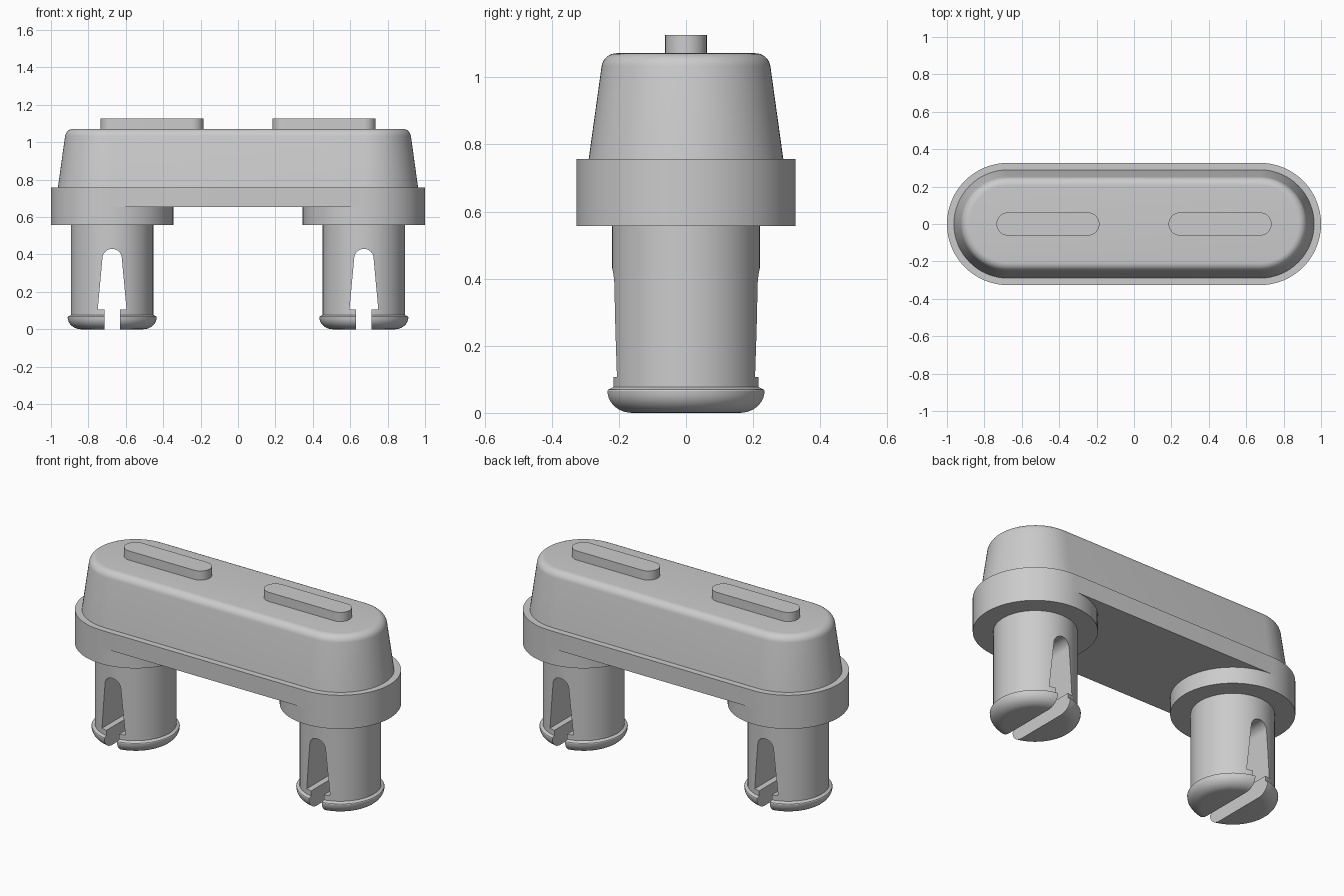
import bpy, bmesh
from math import pi, sin, cos, radians

if "Cube" in bpy.data.objects:
    bpy.data.objects.remove(bpy.data.objects["Cube"])

CX = 0.673   # centre of each rounded end and peg
N = 32       # segments per half circle


def finish(bm, name):
    bmesh.ops.remove_doubles(bm, verts=bm.verts, dist=1e-5)
    bmesh.ops.recalc_face_normals(bm, faces=bm.faces)
    me = bpy.data.meshes.new(name)
    bm.to_mesh(me)
    bm.free()
    ob = bpy.data.objects.new(name, me)
    bpy.context.collection.objects.link(ob)
    return ob


def smooth(ob):
    bpy.ops.object.select_all(action='DESELECT')
    ob.select_set(True)
    bpy.context.view_layer.objects.active = ob
    bpy.ops.object.shade_smooth_by_angle(angle=radians(30))


def loft(name, profile, half=0.0, x=0.0):
    """Stack stadium outlines (circles when half is 0) along a (radius, z) profile."""
    bm = bmesh.new()
    rings = []
    for r, z in profile:
        ring = []
        for side in (1, -1):
            for i in range(N + 1):
                a = -pi / 2 + pi * i / N
                ring.append(bm.verts.new((x + side * (half + r * cos(a)), side * r * sin(a), z)))
        rings.append(ring)
    n = len(rings[0])
    for lo, hi in zip(rings, rings[1:]):
        for i in range(n):
            j = (i + 1) % n
            bm.faces.new((lo[i], lo[j], hi[j], hi[i]))
    bm.faces.new(rings[0][::-1])
    bm.faces.new(rings[-1])
    return finish(bm, name)


def prism(name, outline, x, depth):
    """Extrude an (x, z) outline through y."""
    bm = bmesh.new()
    f = bm.faces.new([bm.verts.new((x + px, -depth, pz)) for px, pz in outline])
    ext = bmesh.ops.extrude_face_region(bm, geom=[f])
    moved = [g for g in ext['geom'] if isinstance(g, bmesh.types.BMVert)]
    bmesh.ops.translate(bm, verts=moved, vec=(0, 2 * depth, 0))
    return finish(bm, name)


# Flange plate
smooth(loft('flange', [(0.327, 0.653), (0.327, 0.757)], CX))

# Tapered cap with rounded top edge
R = 0.045
cap = [(0.29, 0.757)]
for i in range(9):
    a = radians(8 + 82 * i / 8)
    cap.append((0.207 + R * cos(a), 1.072 - R + R * sin(a)))
smooth(loft('tapered_cap', cap, CX))

# Peg profile: rounded snap head, small lip, straight shaft
peg_profile = [(0.165 + 0.073 * sin(radians(t)), 0.065 - 0.065 * cos(radians(t)))
               for t in range(0, 91, 10)]
peg_profile += [(0.236, 0.069), (0.22, 0.077), (0.22, 0.555)]

# Slot: narrow mouth, wider tapered window with round top
slot = [(-0.042, -0.1), (0.042, -0.1), (0.042, 0.107), (0.077, 0.107)]
slot += [(0.052 * cos(pi * i / 16), 0.378 + 0.052 * sin(pi * i / 16)) for i in range(17)]
slot += [(-0.077, 0.107), (-0.042, 0.107)]

for label, s in (('left', -1), ('right', 1)):
    # Raised pad on top
    smooth(loft(label + '_top_pad', [(0.062, 1.07), (0.062, 1.126)], 0.213, s * 0.46))
    # Round boss under the flange
    smooth(loft(label + '_boss', [(0.327, 0.557), (0.327, 0.653)], 0, s * CX))
    # Slotted peg
    peg = loft(label + '_peg', [(r, z) for r, z in peg_profile[:-1]] + [(0.22, 0.557)], 0, s * CX)
    cutter = prism(label + '_slot_cutter', slot, s * CX, 0.4)
    cutter.hide_render = True
    mod = peg.modifiers.new('slot', 'BOOLEAN')
    mod.operation = 'DIFFERENCE'
    mod.solver = 'EXACT'
    mod.object = cutter
    bpy.context.view_layer.objects.active = peg
    bpy.ops.object.modifier_apply(modifier=mod.name)
    bpy.data.objects.remove(cutter)
    smooth(peg)
